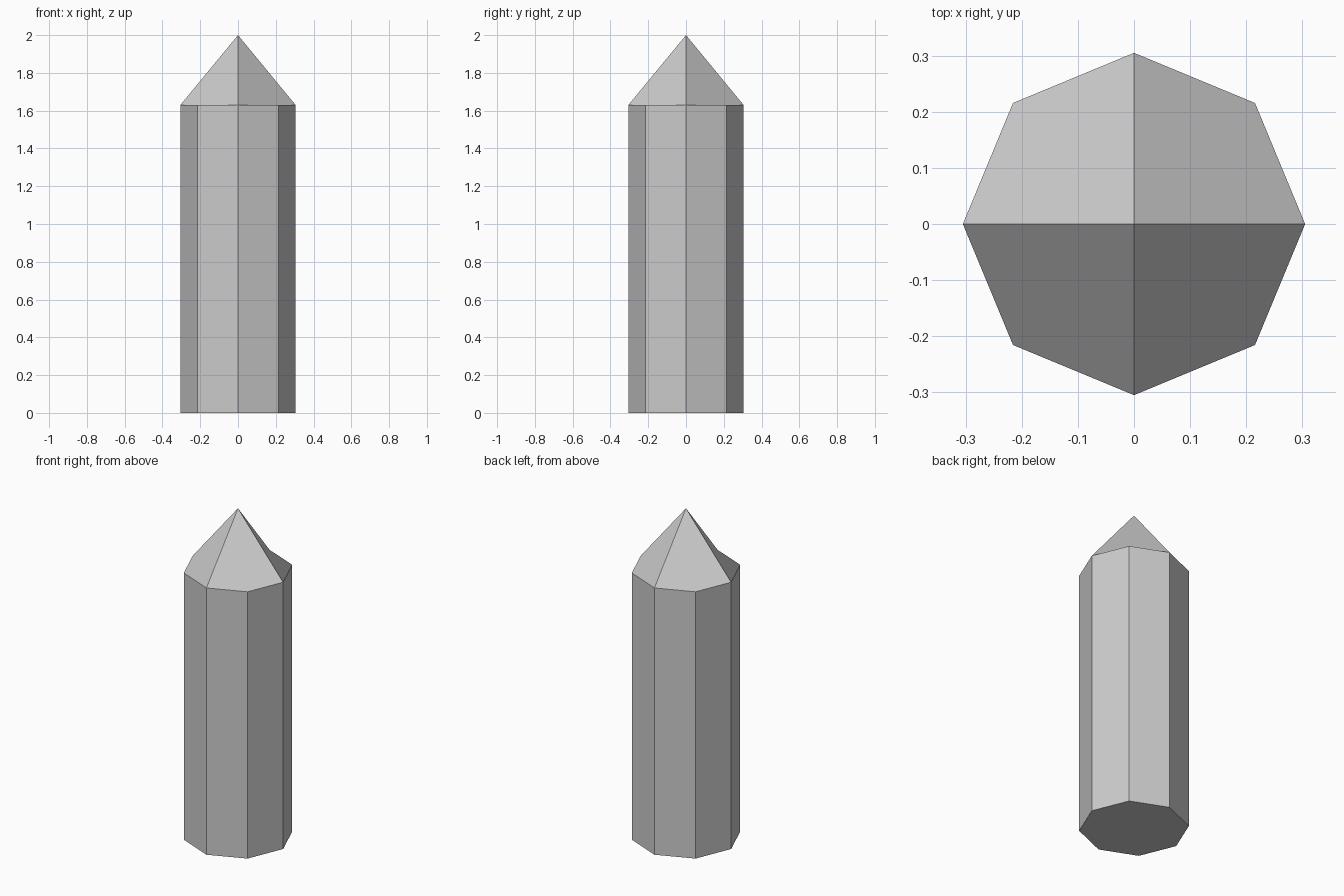
import bpy, bmesh
from math import cos, sin, pi

if "Cube" in bpy.data.objects:
    bpy.data.objects.remove(bpy.data.objects["Cube"])

RADIUS, SHOULDER, TIP = 0.305, 1.63, 2.0

bm = bmesh.new()


def octagon(z):
    return [bm.verts.new((RADIUS * cos(i * pi / 4), RADIUS * sin(i * pi / 4), z))
            for i in range(8)]


# Eight-sided shaft with a closed base
low, high = octagon(0), octagon(SHOULDER)
apex = bm.verts.new((0, 0, TIP))
bm.faces.new(low[::-1])
for i in range(8):
    j = (i + 1) % 8
    bm.faces.new((low[i], low[j], high[j], high[i]))

# Four-sided point: each folded quad spans two octagon sides, leaving small flat ledges
for i in range(0, 8, 2):
    bm.faces.new((high[i], high[i + 1], high[(i + 2) % 8], apex))

mesh = bpy.data.meshes.new("pointed_post")
bm.to_mesh(mesh)
bm.free()
bpy.context.collection.objects.link(bpy.data.objects.new("pointed_post", mesh))
